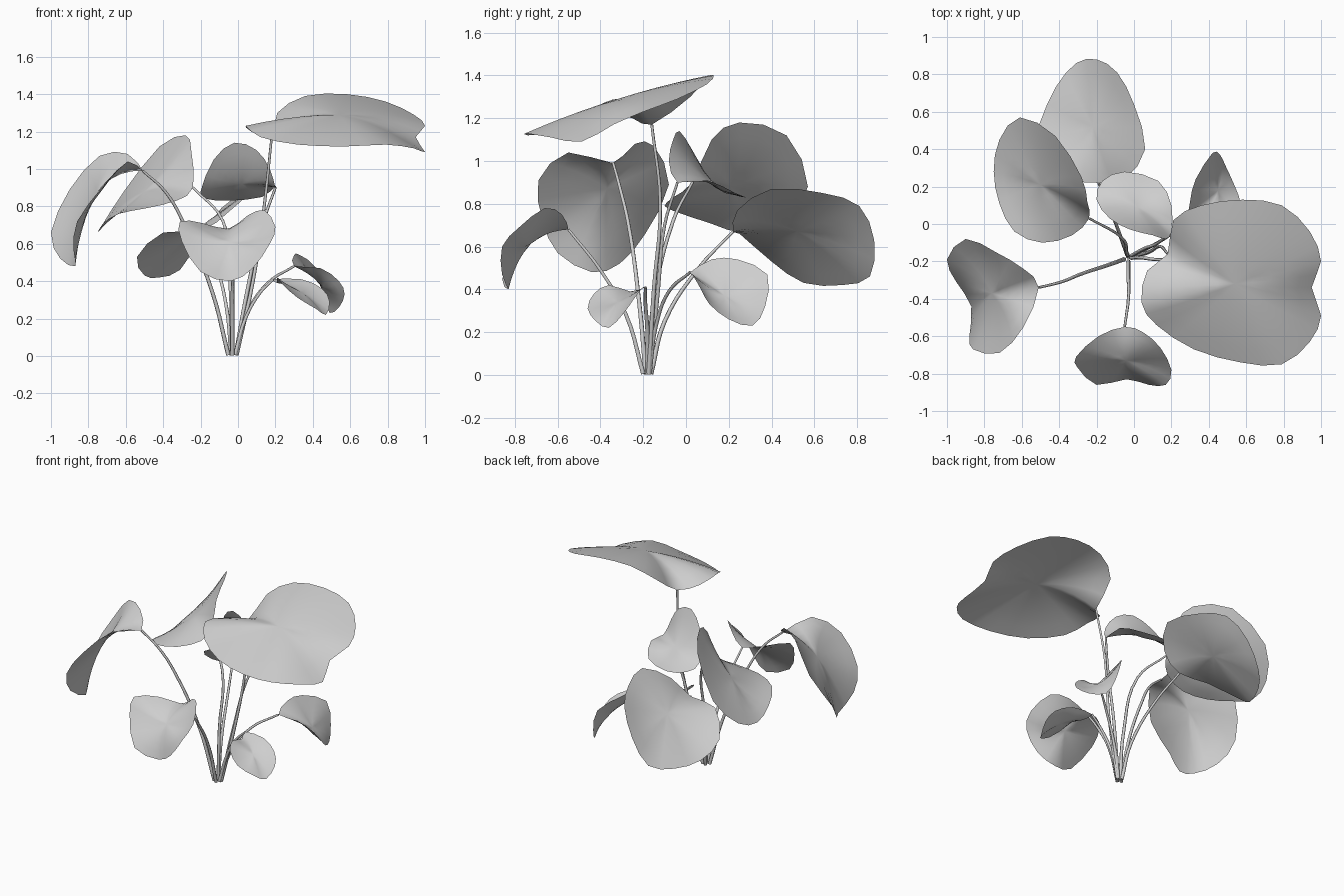
import bpy
import bmesh
from mathutils import Vector

cube = bpy.data.objects.get("Cube")
if cube:
    bpy.data.objects.remove(cube, do_unlink=True)


def make_material(name, color):
    mat = bpy.data.materials.new(name)
    mat.use_nodes = True
    mat.diffuse_color = color
    mat.node_tree.nodes["Principled BSDF"].inputs["Base Color"].default_value = color
    return mat


GREY = make_material("pale grey", (0.62, 0.62, 0.62, 1))
RINGS = 5           # concentric loops in each blade
STEPS = 2           # outline subdivisions between control points
ROOT = Vector((-0.03, -0.18, 0.005))


def spline(a, b, c, d, t):
    """Catmull-Rom point between b and c."""
    return 0.5 * (2 * b + (c - a) * t + (2 * a - 5 * b + 4 * c - d) * t ** 2
                  + (3 * b - a - 3 * c + d) * t ** 3)


def smooth_outline(points):
    n = len(points)
    return [spline(points[i - 1], points[i], points[(i + 1) % n], points[(i + 2) % n], s / STEPS)
            for i in range(n) for s in range(STEPS)]


def make_blade(name, center, outline):
    """Thin sheet: every diameter is a smooth arc from rim through centre to rim."""
    bm = bmesh.new()
    rim = smooth_outline(outline)
    n = len(rim)

    def arc_point(i, t):
        p, q = rim[i], rim[(i + n // 2) % n]
        return center + (p - q) / 2 * t + ((p + q) / 2 - center) * t ** 2

    hub = bm.verts.new(center)
    loops = [[bm.verts.new(arc_point(i, r / RINGS)) for i in range(n)]
             for r in range(1, RINGS + 1)]
    for i in range(n):
        j = (i + 1) % n
        bm.faces.new((hub, loops[0][i], loops[0][j]))
        for inner, outer in zip(loops, loops[1:]):
            bm.faces.new((inner[i], outer[i], outer[j], inner[j]))
    # upper side faces the sky
    bm.normal_update()
    if sum(f.normal.z * f.calc_area() for f in bm.faces) < 0:
        bmesh.ops.reverse_faces(bm, faces=bm.faces[:])
    mesh = bpy.data.meshes.new(name)
    bm.to_mesh(mesh)
    bm.free()
    mesh.materials.append(GREY)
    mesh.shade_smooth()
    obj = bpy.data.objects.new(name, mesh)
    bpy.context.collection.objects.link(obj)


def make_stem(name, points):
    """Thin tapering tube through the given points."""
    curve = bpy.data.curves.new(name, "CURVE")
    curve.dimensions = "3D"
    curve.bevel_depth = 0.0105
    curve.bevel_resolution = 1
    curve.resolution_u = 5
    curve.use_fill_caps = True
    path = curve.splines.new("BEZIER")
    path.bezier_points.add(len(points) - 1)
    for i, (bp, p) in enumerate(zip(path.bezier_points, points)):
        bp.co = p
        bp.handle_left_type = bp.handle_right_type = "AUTO"
        bp.radius = 1.1 - 0.45 * i / (len(points) - 1)
    curve.materials.append(GREY)
    obj = bpy.data.objects.new(name, curve)
    bpy.context.collection.objects.link(obj)
    bpy.ops.object.select_all(action="DESELECT")
    obj.select_set(True)
    bpy.context.view_layer.objects.active = obj
    bpy.ops.object.convert(target="MESH")
    bpy.ops.object.shade_smooth()


def leaf(name, stem, center, *outline):
    """Blade plus stem; the outline starts where the stem joins."""
    rim = [Vector(p) for p in outline]
    make_blade(name + "_blade", Vector(center), rim)
    via = [Vector(p) for p in stem]
    # each stem leaves the clump slightly towards its own leaf
    lean = Vector((via[0].x - ROOT.x, via[0].y - ROOT.y, 0)) * 0.2
    make_stem(name + "_stem", [ROOT + lean] + via + [rim[0]])


# broad top leaf
leaf("top_leaf", [(.08, -.15, .4), (.14, -.12, .8)], (.54, -.32, 1.29),
     (.18, -.16, 1.17), (.21, .02, 1.3), (.36, .1, 1.39), (.58, .13, 1.4),
     (.79, .1, 1.36), (.94, -.04, 1.29), (1, -.2, 1.23), (.95, -.34, 1.17),
     (1, -.49, 1.09), (.94, -.63, 1.11), (.79, -.75, 1.13), (.57, -.74, 1.12),
     (.32, -.67, 1.13), (.12, -.54, 1.17), (.04, -.42, 1.23), (.07, -.25, 1.2))

# back leaf, tilted to one side
leaf("back_leaf", [(-.06, -.1, .25), (-.12, .06, .5)], (-.22, .52, .67),
     (-.19, .22, .67), (-.05, .24, .77), (.06, .40, .87), (0, .64, .85),
     (-.09, .81, .79), (-.2, .88, .63), (-.31, .86, .46), (-.42, .73, .42),
     (-.5, .55, .43), (-.54, .40, .53), (-.40, .25, .66))

# back right leaf with a raised inner half
leaf("back_right_leaf", [(-.04, -.15, .35), (-.08, -.06, .72)], (-.5, .21, .88),
     (-.24, .03, .9), (-.25, .12, 1.1), (-.28, .25, 1.18), (-.42, .47, 1.12),
     (-.61, .57, .88), (-.72, .45, .71), (-.75, .28, .66), (-.72, .11, .71),
     (-.64, -.04, .76), (-.49, -.1, .79), (-.33, -.06, .83))

# drooping leaf on the far right
leaf("right_leaf", [(-.14, -.22, .35), (-.29, -.27, .71), (-.39, -.31, .88)],
     (-.76, -.37, .87),
     (-.51, -.34, .99), (-.59, -.24, 1.08), (-.74, -.15, 1.07), (-.9, -.08, .89),
     (-1, -.19, .66), (-.95, -.31, .52), (-.87, -.44, .48), (-.88, -.6, .57),
     (-.86, -.67, .72), (-.72, -.69, .91), (-.59, -.55, 1.04))

# hanging front leaf
leaf("front_leaf", [(-.03, -.28, .28), (-.03, -.4, .49)], (-.04, -.73, .61),
     (-.05, -.55, .68), (-.19, -.6, .71), (-.31, -.71, .72), (-.3, -.77, .61),
     (-.2, -.86, .45), (-.04, -.83, .4), (.08, -.86, .47), (.17, -.86, .6),
     (.2, -.78, .69), (.14, -.66, .78), (.05, -.58, .75))

# small middle leaf with an upright front half
leaf("middle_leaf", [(.06, -.13, .4), (.13, -.1, .7)], (.02, .09, .92),
     (.2, -.04, .9), (.2, .1, .91), (.13, .23, .85), (-.05, .28, .83),
     (-.17, .23, .84), (-.2, .13, .88), (-.13, .03, 1.05), (-.02, -.03, 1.14),
     (.1, -.06, 1.1), (.17, -.08, 1))

# small cupped leaf at the back left
leaf("back_left_leaf", [(.05, -.14, .23), (.16, -.08, .39)], (.45, .18, .37),
     (.3, .02, .48), (.3, .12, .54), (.33, .24, .54), (.42, .38, .47),
     (.46, .37, .32), (.49, .31, .23), (.54, .2, .26), (.57, .11, .33),
     (.54, .07, .4), (.44, .03, .47))

# low leaf under the broad one
leaf("low_left_leaf", [(.04, -.18, .2), (.12, -.19, .34)], (.34, -.32, .34),
     (.19, -.19, .41), (.21, -.26, .39), (.21, -.36, .42), (.24, -.43, .38),
     (.32, -.46, .31), (.42, -.42, .25), (.47, -.36, .22), (.49, -.29, .29),
     (.45, -.24, .36), (.34, -.2, .41))
